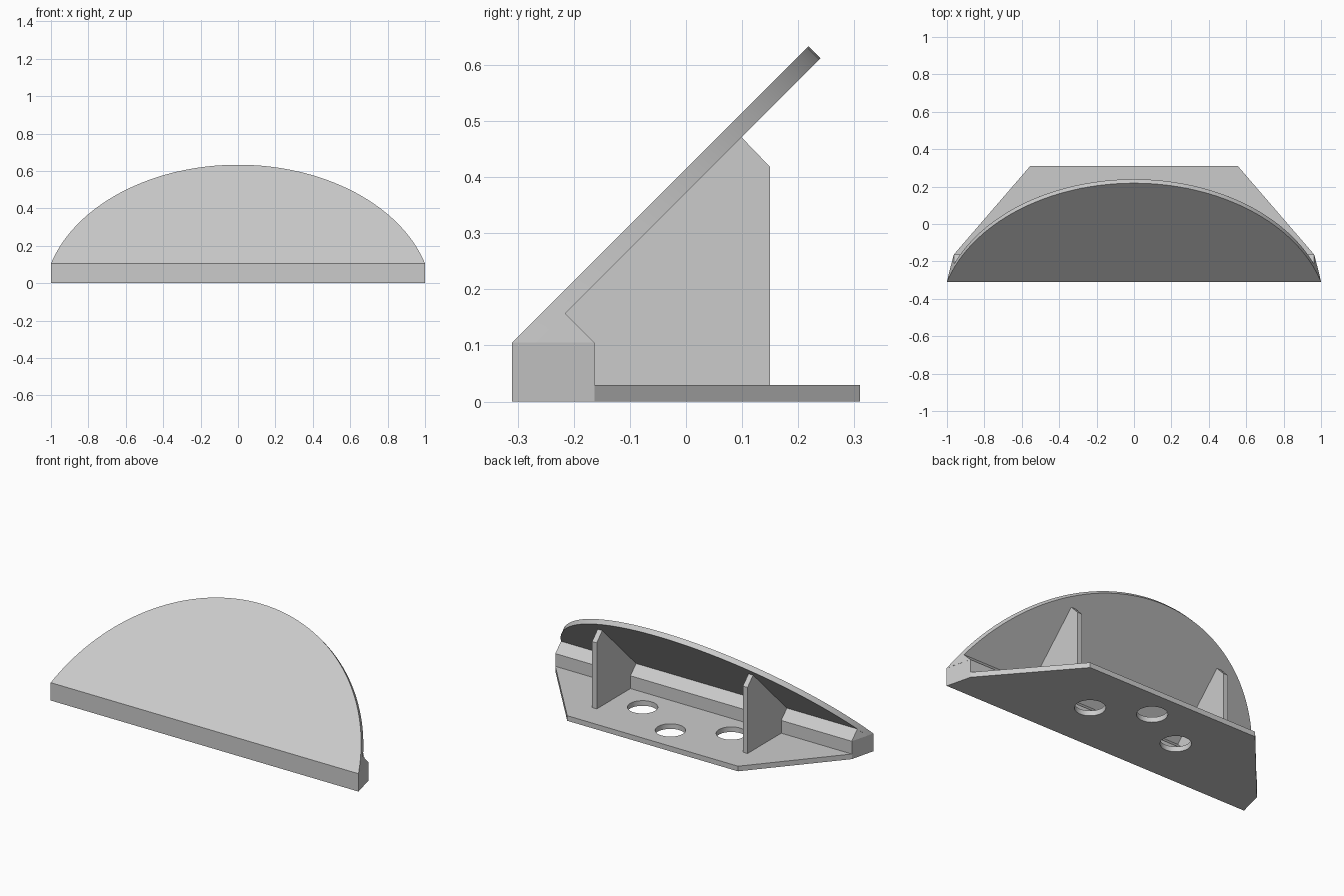
import bpy
import bmesh
from math import sqrt, asin, sin, cos

cube = bpy.data.objects.get("Cube")
if cube:
    bpy.data.objects.remove(cube, do_unlink=True)

grey = bpy.data.materials.new("light_grey")
grey.use_nodes = True
grey.diffuse_color = (0.6, 0.6, 0.6, 1)
grey.node_tree.nodes["Principled BSDF"].inputs["Base Color"].default_value = (0.6, 0.6, 0.6, 1)

FRONT, LIP, BACK = -0.31, 0.105, 0.31    # front face, front face height, rear edge
RIM = -0.163                             # rear of the front bar
THICK = 0.03
RADIUS, CENTRE = 1.043, -0.296           # arc of the sloping panel, in its own plane
R2 = sqrt(2)


def loft(name, ring_a, ring_b):
    """Closed solid between two matching rings of points."""
    bm = bmesh.new()
    a = [bm.verts.new(p) for p in ring_a]
    b = [bm.verts.new(p) for p in ring_b]
    bm.faces.new(a)
    bm.faces.new(b)
    for i in range(len(a)):
        j = (i + 1) % len(a)
        bm.faces.new((a[i], a[j], b[j], b[i]))
    bmesh.ops.recalc_face_normals(bm, faces=bm.faces)
    mesh = bpy.data.meshes.new(name)
    bm.to_mesh(mesh)
    bm.free()
    mesh.materials.append(grey)
    obj = bpy.data.objects.new(name, mesh)
    bpy.context.collection.objects.link(obj)
    return obj


def activate(obj):
    bpy.ops.object.select_all(action='DESELECT')
    obj.select_set(True)
    bpy.context.view_layer.objects.active = obj


def half_width(y, z):
    """Half width of the panel arc, measured up the slope."""
    s = ((y - FRONT) + max(z - LIP, 0)) / R2
    return sqrt(RADIUS ** 2 - (s - CENTRE) ** 2)


def arc_ring(start, depth, steps=64):
    """Panel outline from a height up the slope, at a depth below its face."""
    end = asin((start - CENTRE) / RADIUS)
    sweep = 3.14159265 - 2 * end
    ring = []
    for i in range(steps + 1):
        t = end + sweep * i / steps
        s = CENTRE + RADIUS * sin(t)
        ring.append((RADIUS * cos(t), FRONT + (s + depth) / R2, LIP + (s - depth) / R2))
    return ring


def bar(name, section):
    """Full-width bar whose ends follow the panel arc."""
    return loft(name, [(-half_width(y, z), y, z) for y, z in section],
                [(half_width(y, z), y, z) for y, z in section])


# Sloping panel
panel = loft("sloping_panel", arc_ring(0, 0), arc_ring(THICK, THICK))
activate(panel)
bpy.ops.object.shade_smooth_by_angle(angle=0.5)

# Front bar and the fillet wedge beneath the panel
inner = FRONT + THICK * R2
peak = ((inner + RIM) / 2, LIP + (RIM - inner) / 2)
bar("front_bar", [(FRONT, 0), (RIM, 0), (RIM, LIP), (FRONT, LIP)])
bar("front_wedge", [(inner, LIP), (RIM, LIP), peak])

# Base plate
side = half_width(RIM, 0)
outline = [(-side, RIM), (side, RIM), (0.555, BACK), (-0.555, BACK)]
base = loft("base_plate", [(x, y, 0) for x, y in outline],
            [(x, y, THICK) for x, y in outline])

# Round holes through the base
for x, y in [(-0.288, -0.009), (0.288, -0.009), (0, 0.145)]:
    bpy.ops.mesh.primitive_cylinder_add(vertices=48, radius=0.081, depth=0.2, location=(x, y, 0))
    cutter = bpy.context.object
    cutter.name = "hole_cutter"
    cutter.hide_render = True
    cutter.data.materials.append(grey)
    hole = base.modifiers.new("hole", 'BOOLEAN')
    hole.operation = 'DIFFERENCE'
    hole.solver = 'EXACT'
    hole.object = cutter
    activate(base)
    bpy.ops.object.modifier_apply(modifier="hole")
    bpy.data.objects.remove(cutter, do_unlink=True)
activate(base)
bpy.ops.object.shade_smooth_by_angle(angle=0.5)

# Support ribs
rib = [(RIM, THICK), (0.15, THICK), (0.15, 0.418), (0.099, 0.471), peak, (RIM, LIP)]
for name, x in (("left_rib", 0.49), ("right_rib", -0.49)):
    loft(name, [(x - THICK / 2, y, z) for y, z in rib],
         [(x + THICK / 2, y, z) for y, z in rib])
